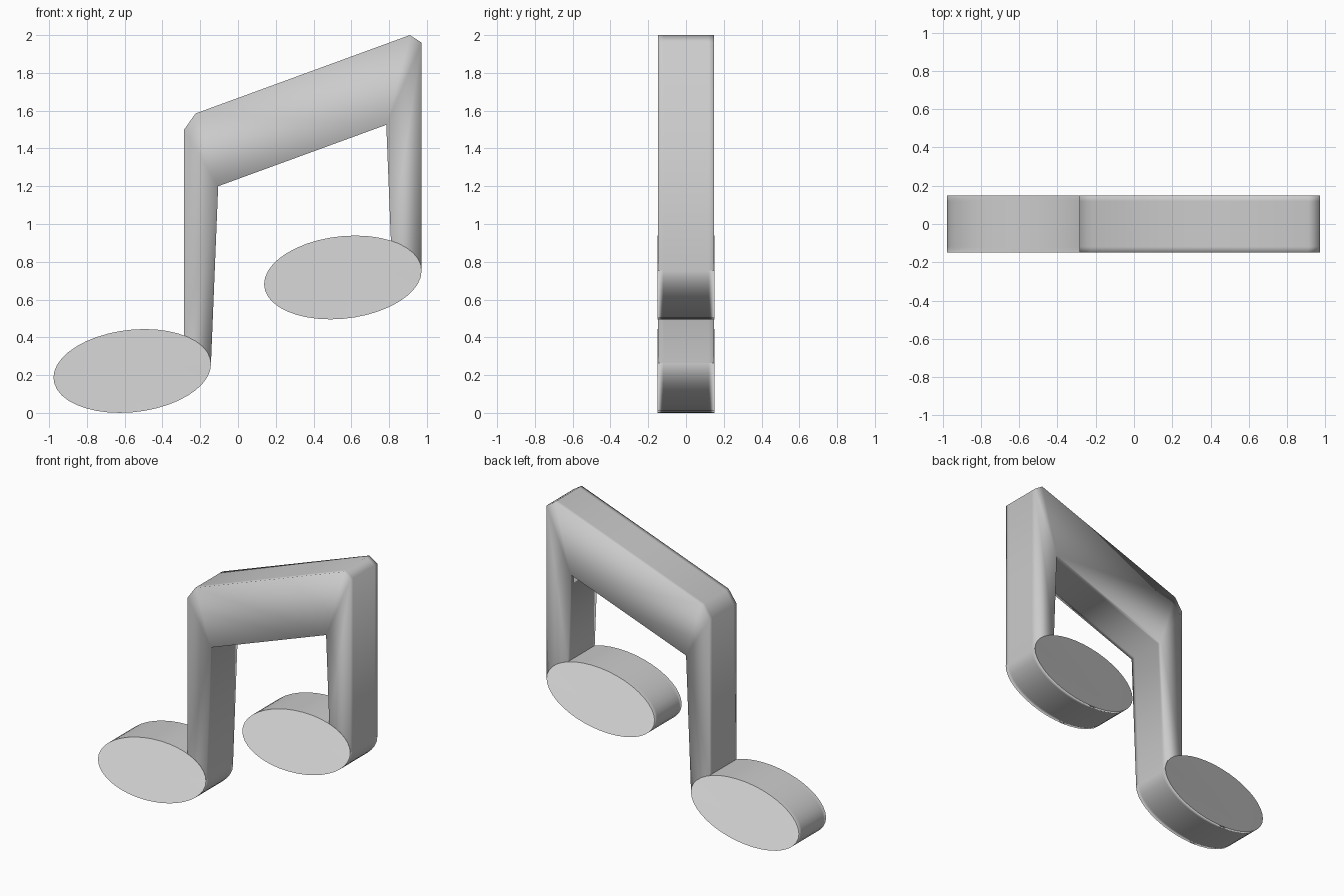
import bpy, bmesh, math

if "Cube" in bpy.data.objects:
    bpy.data.objects.remove(bpy.data.objects["Cube"])

DEPTH = 0.15      # half thickness
RIM = 0.03        # width of the softly shaded rim


def build(name, outline, half, caps=None, open_edges=(), inset=None):
    """Extrude an x-z outline along y, with support loops near both faces."""
    bm = bmesh.new()
    n = len(outline)
    rings = [[bm.verts.new((x, y, z)) for x, z in outline]
             for y in (-half, -half + RIM, half - RIM, half)]
    # side walls
    for a, b in zip(rings, rings[1:]):
        for i in range(n):
            if i not in open_edges:
                j = (i + 1) % n
                bm.faces.new((a[i], a[j], b[j], b[i]))
    # front and back
    for ring in (rings[0], rings[-1]):
        for cap in caps or [range(n)]:
            face = bm.faces.new([ring[i] for i in cap])
            if inset:
                bmesh.ops.inset_region(bm, faces=[face], thickness=inset)
    bmesh.ops.recalc_face_normals(bm, faces=bm.faces)
    for f in bm.faces:
        f.smooth = True
    mesh = bpy.data.meshes.new(name)
    bm.to_mesh(mesh)
    bm.free()
    obj = bpy.data.objects.new(name, mesh)
    bpy.context.collection.objects.link(obj)
    return obj


def head_outline(cx, cz, count=40):
    """Slightly skewed ellipse."""
    pts = []
    for k in range(count):
        t = 2 * math.pi * k / count
        pts.append((cx + 0.417 * math.cos(t),
                    cz + 0.219 * math.sin(t) + 0.035 * math.cos(t)))
    return pts


# two oval note heads
build("left_note_head", head_outline(-0.56, 0.222), DEPTH, inset=0.02)
build("right_note_head", head_outline(0.555, 0.717), DEPTH, inset=0.02)

# both stems and the slanted beam as one angular frame
frame = [(-0.285, 0.41), (-0.285, 1.50), (-0.225, 1.585), (0.91, 2.0),
         (0.972, 1.96), (0.972, 0.755), (0.81, 0.90), (0.785, 1.525),
         (-0.105, 1.20), (-0.143, 0.265)]
build("stems_and_beam", frame, DEPTH - 0.001,
      caps=[(0, 1, 8, 9), (1, 2, 8), (2, 3, 7, 8), (3, 4, 7), (4, 5, 6, 7)],
      open_edges=(5, 9))
